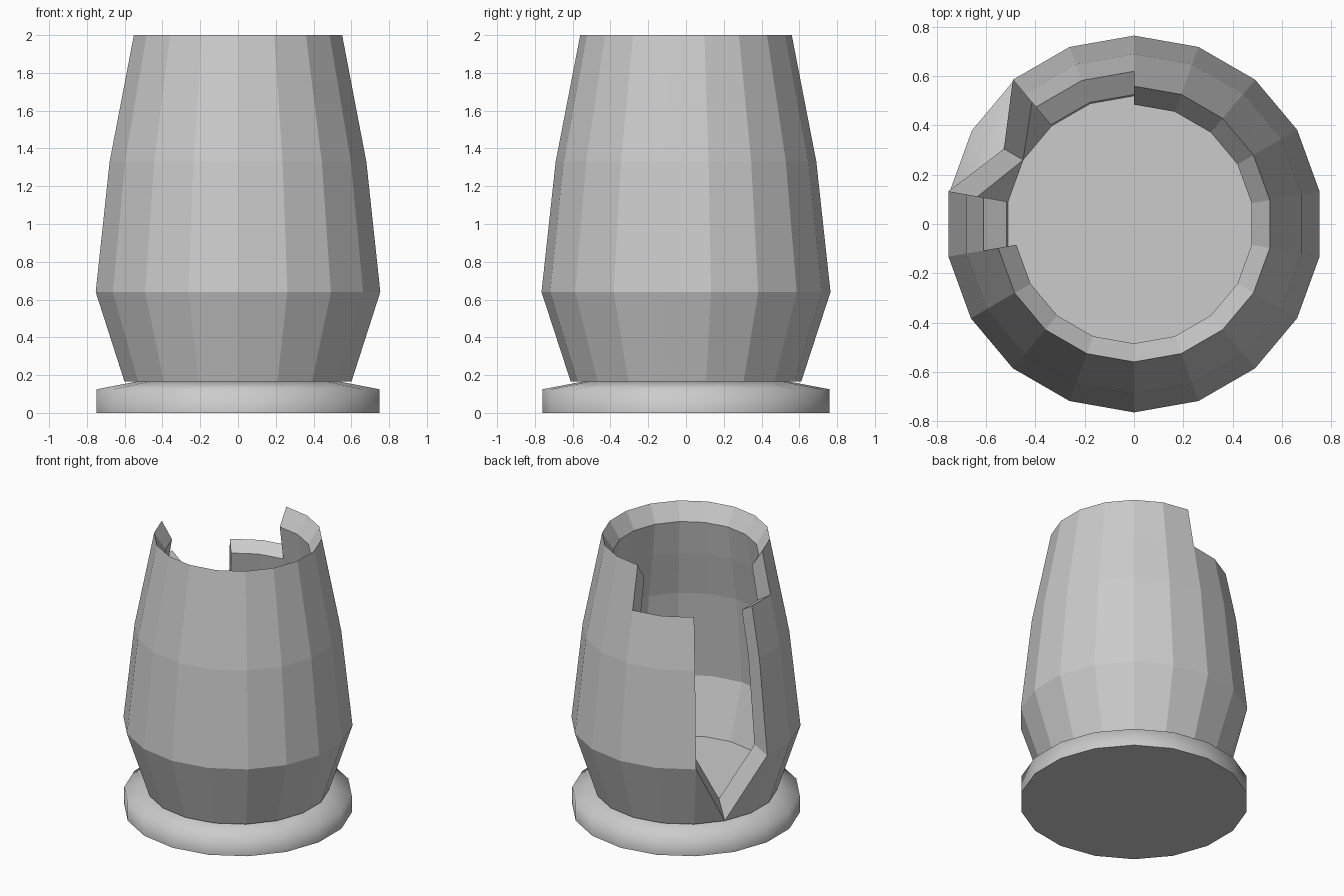
import bpy, bmesh
from math import sin, cos, radians

if "Cube" in bpy.data.objects:
    bpy.data.objects.remove(bpy.data.objects["Cube"])

N = 18
OUTER = [(0.61, 0.165), (0.765, 0.64), (0.69, 1.33), (0.62, 1.69), (0.56, 2.0)]
INNER = [(0.52, 0.29), (0.645, 0.68), (0.587, 1.31), (0.525, 1.63), (0.485, 1.88)]
TOP_BAND = len(OUTER) - 2


def ring(bm, r, z):
    return [bm.verts.new((r * cos(radians(10 + 20 * i)), r * sin(radians(10 + 20 * i)), z))
            for i in range(N)]


def finish(bm, name):
    bmesh.ops.recalc_face_normals(bm, faces=bm.faces[:])
    mesh = bpy.data.meshes.new(name)
    bm.to_mesh(mesh)
    bm.free()
    obj = bpy.data.objects.new(name, mesh)
    bpy.context.collection.objects.link(obj)
    return obj


# Broken pot wall: matching outer and inner skins, joined along the broken edge
bm = bmesh.new()
out = [ring(bm, *p) for p in OUTER]
inn = [ring(bm, *p) for p in INNER]
partner = {a: b for ra, rb in zip(out, inn) for a, b in zip(ra, rb)}
skin = [bm.faces.new(out[0])]
for c in range(N):
    d = (c + 1) % N
    for b in range(TOP_BAND + 1):
        if b == TOP_BAND and c in (4, 5, 8):      # chipped rim pieces
            continue
        if c in (6, 7):                           # tall gap ending in a point
            if b == 0:
                tip = out[1][c] if c == 6 else out[1][d]
                skin.append(bm.faces.new((out[0][c], out[0][d], tip)))
            continue
        skin.append(bm.faces.new((out[b][c], out[b][d], out[b + 1][d], out[b + 1][c])))
border = [tuple(e.verts) for e in bm.edges if e.is_boundary]
for f in skin:
    bm.faces.new([partner[v] for v in reversed(f.verts)])
for a, b in border:
    bm.faces.new((a, b, partner[b], partner[a]))
bmesh.ops.delete(bm, geom=[v for v in bm.verts if not v.link_faces], context='VERTS')
finish(bm, "broken_pot")

# Foot disc: smooth sloping top, sharp flat underside
bm = bmesh.new()
rings = [ring(bm, r, z) for r, z in ((0.76, 0), (0.76, 0.125), (0.55, 0.165))]
for lo, hi in zip(rings, rings[1:]):
    for i in range(N):
        j = (i + 1) % N
        bm.faces.new((lo[i], lo[j], hi[j], hi[i])).smooth = True
bottom = bm.faces.new(rings[0])
top = bm.faces.new(rings[2])
top.smooth = True
for e in bottom.edges:
    e.smooth = False
finish(bm, "foot_disc")
